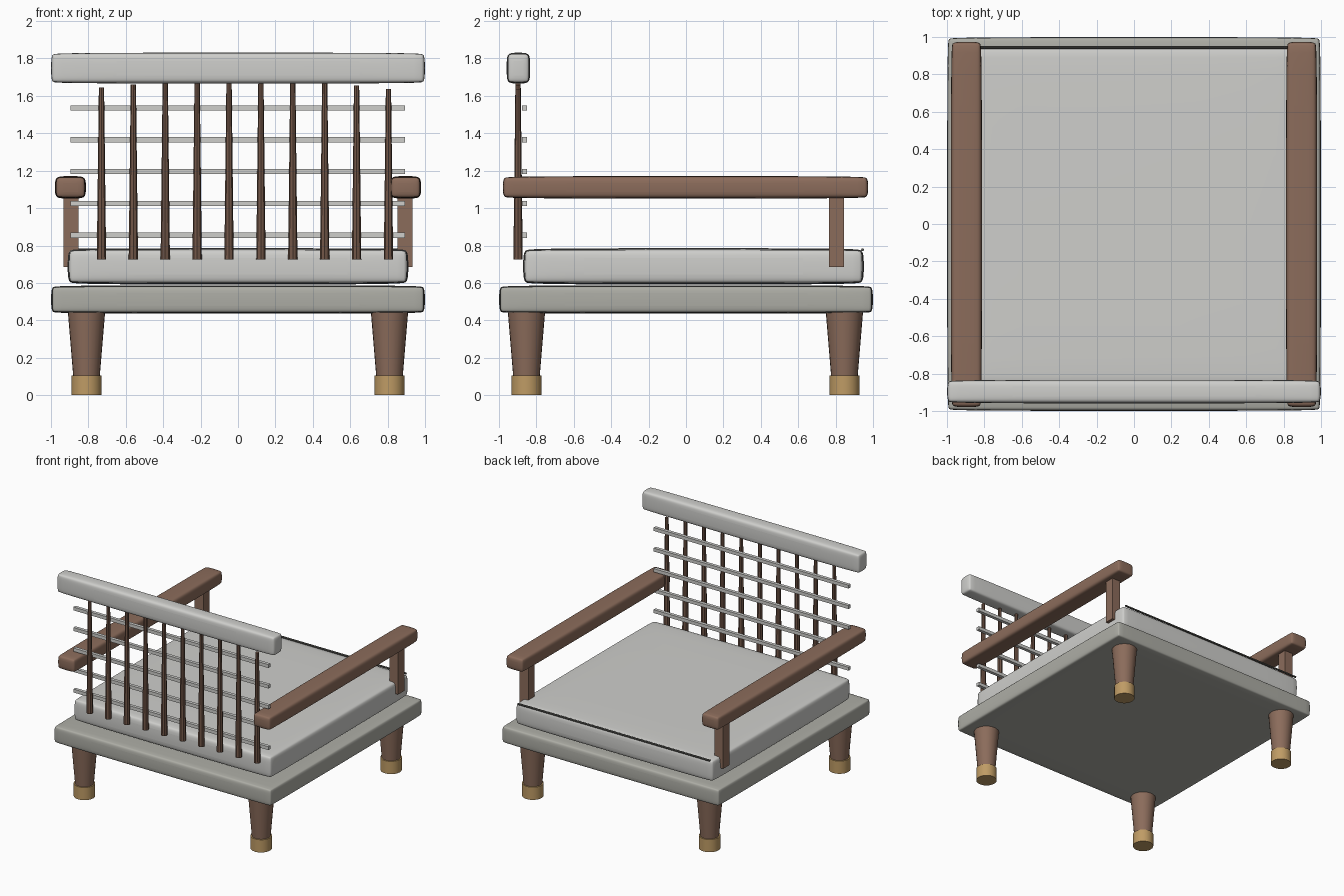
import bpy, math

if "Cube" in bpy.data.objects:
    bpy.data.objects.remove(bpy.data.objects["Cube"])


def material(name, rgb):
    m = bpy.data.materials.new(name)
    m.diffuse_color = (*rgb, 1)
    m.use_nodes = True
    m.node_tree.nodes["Principled BSDF"].inputs["Base Color"].default_value = m.diffuse_color
    return m


fabric = material("light grey fabric", (0.62, 0.62, 0.60))
frame = material("warm grey frame", (0.42, 0.42, 0.38))
wood = material("brown wood", (0.26, 0.15, 0.105))
dark_wood = material("dark brown wood", (0.17, 0.095, 0.065))
brass = material("brass", (0.52, 0.33, 0.13))
piping_grey = material("dark grey piping", (0.10, 0.10, 0.09))


def finish(obj, name, mat):
    obj.name = name
    obj.data.materials.append(mat)
    bpy.ops.object.shade_smooth_by_angle(angle=math.radians(30))
    return obj


def box(name, x, y, z, mat, soft=0):
    """Box from (min, max) pairs; soft gives rounded, slightly crowned edges."""
    mid = [(a + b) / 2 for a, b in (x, y, z)]
    bpy.ops.mesh.primitive_cube_add(size=1, location=mid)
    obj = bpy.context.object
    obj.scale = [b - a for a, b in (x, y, z)]
    bpy.ops.object.transform_apply(location=False, rotation=False, scale=True)
    if soft:
        bevel = obj.modifiers.new("bevel", 'BEVEL')
        bevel.width, bevel.segments = soft, 2
        sub = obj.modifiers.new("soften", 'SUBSURF')
        sub.levels = sub.render_levels = 2
    return finish(obj, name, mat)


def cone(name, x, y, z0, z1, r0, r1, mat, sides):
    bpy.ops.mesh.primitive_cone_add(vertices=sides, radius1=r0, radius2=r1,
                                    depth=z1 - z0, location=(x, y, (z0 + z1) / 2))
    return finish(bpy.context.object, name, mat)


# Seat platform and cushion
box("seat_base", (-1, 1), (-1, 1), (0.435, 0.588), frame, 0.03)
box("seat_cushion", (-0.912, 0.912), (-0.872, 0.952), (0.59, 0.787), fabric, 0.04)

# Piping along the open edge of the cushion
bpy.ops.mesh.primitive_cylinder_add(vertices=8, radius=0.008, depth=1.76,
                                    location=(0, 0.944, 0.777),
                                    rotation=(0, math.pi / 2, 0))
finish(bpy.context.object, "cushion_piping", piping_grey)

# Tapered legs with brass feet
for x in (-0.81, 0.81):
    for y in (-0.853, 0.847):
        cone("leg", x, y, 0.09, 0.45, 0.07, 0.1, wood, 24)
        cone("foot_cap", x, y, 0, 0.105, 0.081, 0.081, brass, 24)

# Arms, each on a single post
for s in (-1, 1):
    box("armrest", sorted((s * 0.812, s * 0.98)), (-0.98, 0.975), (1.05, 1.172), wood, 0.03)
    box("arm_post", sorted((s * 0.852, s * 0.932)), (0.765, 0.845), (0.685, 1.08), wood)

# Backrest: top rail, ten spindles and five cross slats
box("top_rail", (-1, 1), (-0.96, -0.832), (1.665, 1.832), fabric, 0.03)
for i in range(10):
    x = -0.73 + 0.1705 * i
    cone("back_spindle", x, -0.898, 0.725, 1.685 - 0.075 * x * x, 0.025, 0.014, dark_wood, 8)
for i in range(5):
    z = 0.855 + 0.17 * i
    box("back_slat", (-0.895, 0.892), (-0.876, -0.849), (z - 0.014, z + 0.014), fabric)
